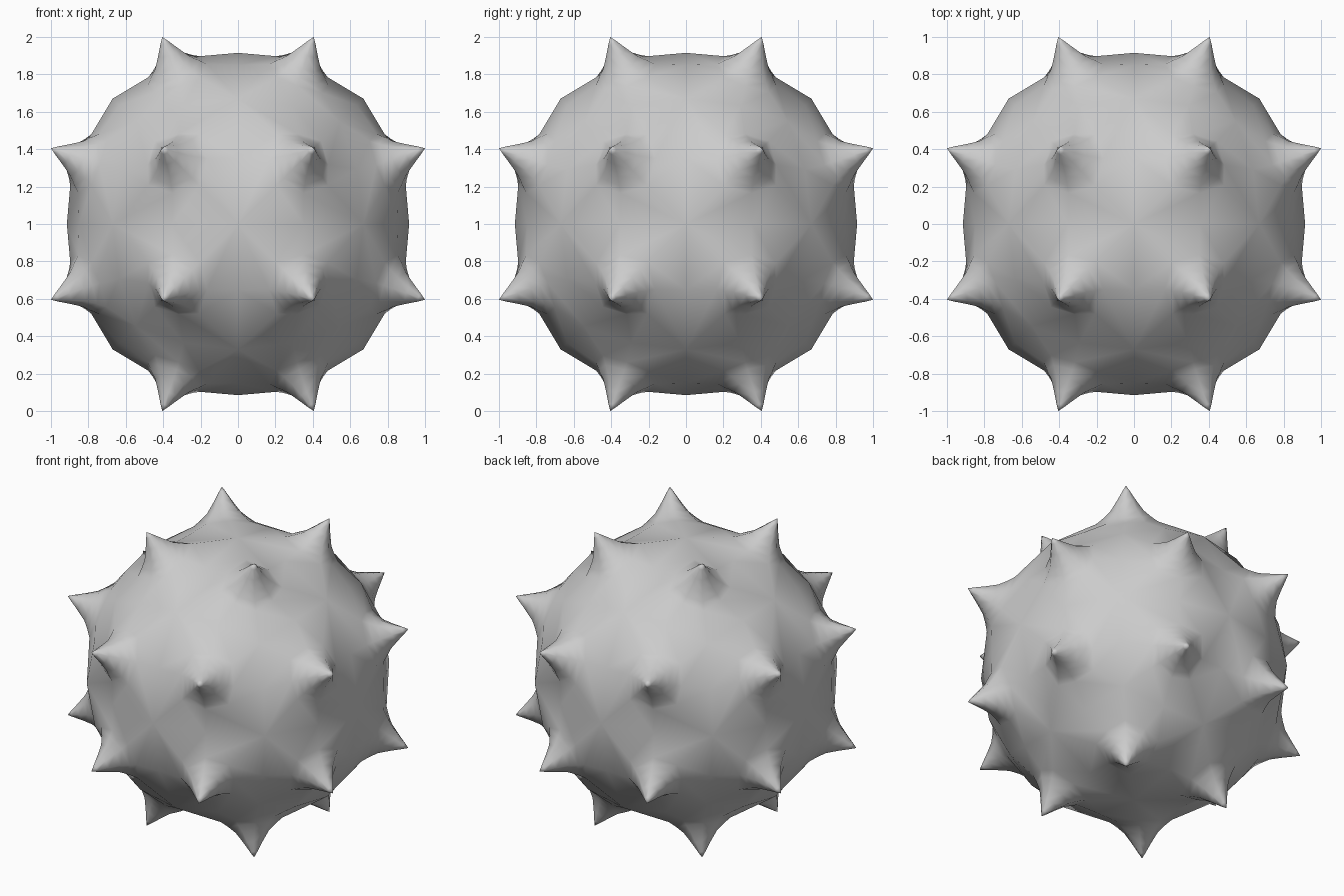
import bpy, bmesh
from itertools import product
from mathutils import Vector

if "Cube" in bpy.data.objects:
    bpy.data.objects.remove(bpy.data.objects["Cube"])

bm = bmesh.new()

# spike profile: (distance along axis, radius toward patch corners, radius toward patch sides)
PROFILE = [(0.922, 0.195, 0.17), (0.955, 0.15, 0.14),
           (0.995, 0.105, 0.10), (1.06, 0.06, 0.058), (1.12, 0.022, 0.022)]


def on_ball(direction, radius):
    return Vector(direction).normalized() * radius


# kite-shaped patch of the ball, used 24 times (corners and side midpoints)
BORDER = [on_ball((0, 0, 1), 0.915), on_ball((0.414, 0, 1), 0.92),
          on_ball((1, 0, 1), 0.948), on_ball((1, 0.46, 1), 0.945),
          on_ball((1, 1, 1), 0.945), on_ball((0.46, 1, 1), 0.945),
          on_ball((0, 1, 1), 0.948), on_ball((0, 0.414, 1), 0.92)]
TIP = Vector((0.405, 0.405, 1.0))
AXIS = TIP.normalized()


def patch_rings():
    rings = [BORDER]
    for along, r_corner, r_side in PROFILE:
        ring = []
        for i, p in enumerate(BORDER):
            out = (p - AXIS * p.dot(AXIS)).normalized()
            ring.append(AXIS * along + out * (r_side if i % 2 else r_corner))
        rings.append(ring)
    return rings


RINGS = patch_rings()


def add_patch(shift, signs):
    def place(p):
        q = [p[(i + shift) % 3] * signs[i] for i in range(3)]
        return bm.verts.new((q[0], q[1], q[2] + 1))
    rings = [[place(p) for p in ring] for ring in RINGS]
    tip = place(TIP)
    for a, b in zip(rings, rings[1:]):
        for i in range(8):
            j = (i + 1) % 8
            bm.faces.new((a[i], a[j], b[j], b[i]))
    for i in range(8):
        bm.faces.new((rings[-1][i], rings[-1][(i + 1) % 8], tip))


# three axes, mirrored into every octant
for shift in range(3):
    for signs in product((1, -1), repeat=3):
        add_patch(shift, signs)

bmesh.ops.remove_doubles(bm, verts=bm.verts, dist=0.0005)
bmesh.ops.recalc_face_normals(bm, faces=bm.faces)
for f in bm.faces:
    f.smooth = True

mesh = bpy.data.meshes.new("spiked_ball")
bm.to_mesh(mesh)
bm.free()
ball = bpy.data.objects.new("spiked_ball", mesh)
bpy.context.collection.objects.link(ball)
